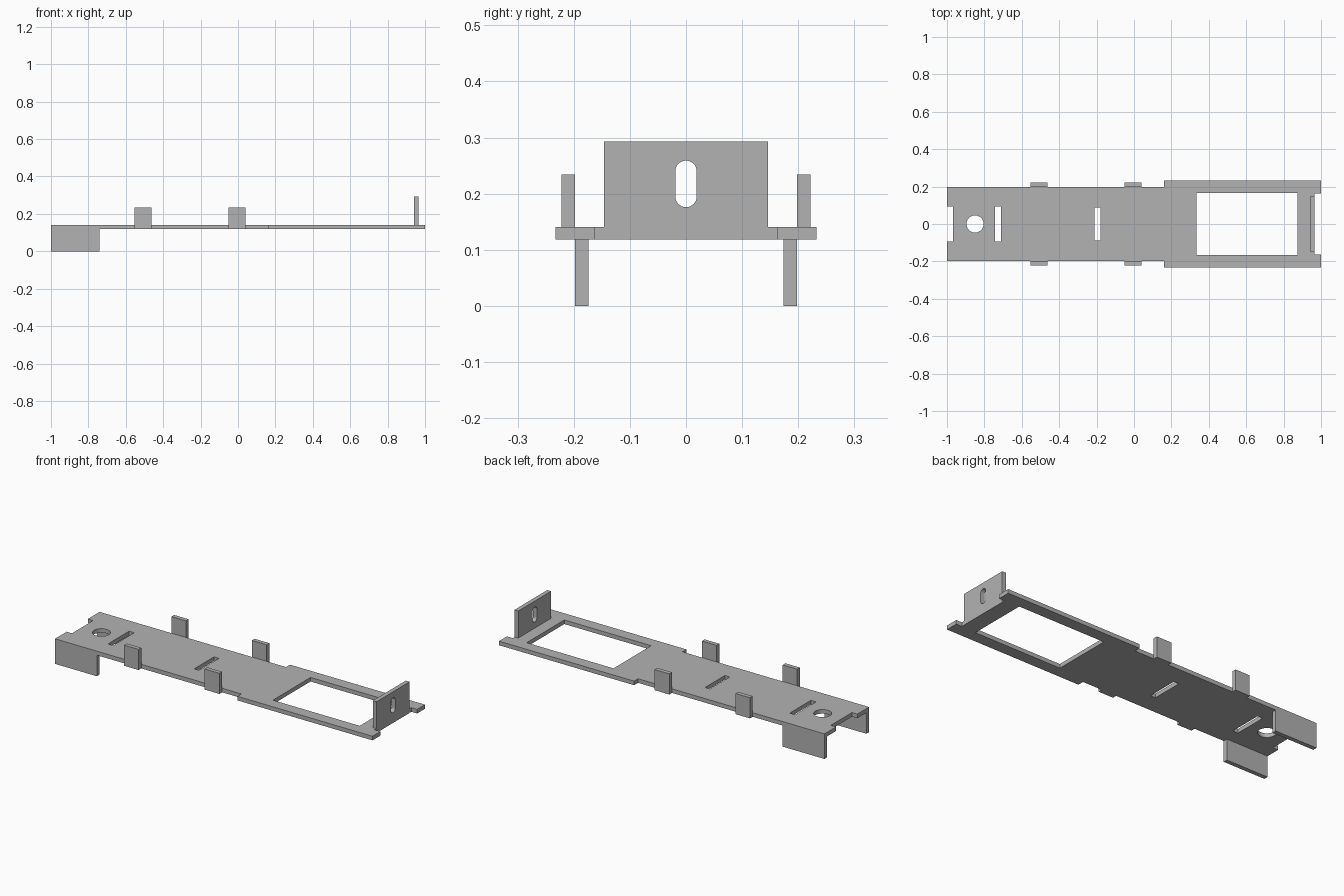
import bpy
import bmesh
from math import cos, sin, pi
from mathutils import Matrix, Vector

if "Cube" in bpy.data.objects:
    bpy.data.objects.remove(bpy.data.objects["Cube"], do_unlink=True)

metal = bpy.data.materials.new("plain grey metal")
metal.use_nodes = True
GREY = (0.448, 0.448, 0.448, 1)
metal.diffuse_color = GREY
metal.node_tree.nodes["Principled BSDF"].inputs["Base Color"].default_value = GREY

BASE, TOP, SHEET = 0.118, 0.141, 0.024


def finish(name, bm):
    bmesh.ops.recalc_face_normals(bm, faces=bm.faces)
    mesh = bpy.data.meshes.new(name)
    bm.to_mesh(mesh)
    bm.free()
    mesh.materials.append(metal)
    obj = bpy.data.objects.new(name, mesh)
    bpy.context.collection.objects.link(obj)
    return obj


def rect(x0, x1, half):
    return [(x0, -half), (x1, -half), (x1, half), (x0, half)]


def rounded(cx, cy, r, straight=0, n=32):
    """Circle, stretched into a slot along the second axis by straight."""
    pts = []
    for i in range(n + 2):
        side = 1 if i <= n // 2 else -1
        a = 2 * pi * (i if side > 0 else i - 1) / n
        p = (cx + r * cos(a), cy + r * sin(a) + side * straight / 2)
        if straight or i not in (n // 2, n + 1):
            pts.append(p)
    return pts


def sheet(name, loops, depth, matrix):
    """Fill an outline with holes, thicken it and place it."""
    bm = bmesh.new()
    for loop in loops:
        vs = [bm.verts.new((u, v, 0)) for u, v in loop]
        for a, b in zip(vs, vs[1:] + vs[:1]):
            bm.edges.new((a, b))
    bmesh.ops.triangle_fill(bm, edges=bm.edges[:], use_beauty=True,
                            normal=Vector((0, 0, 1)))
    ext = bmesh.ops.extrude_face_region(bm, geom=bm.faces[:], use_keep_orig=True)
    top = [g for g in ext["geom"] if isinstance(g, bmesh.types.BMVert)]
    bmesh.ops.translate(bm, verts=top, vec=(0, 0, depth))
    bmesh.ops.transform(bm, matrix=matrix, verts=bm.verts)
    return finish(name, bm)


def box(name, lo, hi):
    bm = bmesh.new()
    bmesh.ops.create_cube(bm, size=1)
    for v in bm.verts:
        v.co = [a if c < 0 else b for c, a, b in zip(v.co, lo, hi)]
    return finish(name, bm)


# Base plate: narrow rear half, wide front half, a notch at each end
half_outline = [(-0.967, 0.094), (-1, 0.094), (-1, 0.198), (0.16, 0.198),
                (0.16, 0.233), (1, 0.233), (1, 0.163), (0.964, 0.163)]
outline = half_outline + [(x, -y) for x, y in reversed(half_outline)]
holes = [rect(0.334, 0.874, 0.167),
         rect(-0.743, -0.711, 0.094),
         rect(-0.211, -0.18, 0.088),
         rounded(-0.85, 0, 0.046)]
sheet("base_plate", [outline] + holes, TOP - BASE,
      Matrix.Translation((0, 0, BASE)))

# Upright end plate with a rounded slot (u -> y, v -> z, depth -> x)
to_yz = Matrix(((0, 0, 1, 0.941), (1, 0, 0, 0), (0, 1, 0, 0), (0, 0, 0, 1)))
end_outline = [(-0.146, BASE), (0.146, BASE), (0.146, 0.293), (-0.146, 0.293)]
sheet("end_plate", [end_outline, rounded(0, 0.2175, 0.019, 0.045)], SHEET, to_yz)

# Side tabs and downturned legs, mirrored on both sides
for side, label in ((-1, "front"), (1, "back")):
    for x0, x1, where in ((-0.553, -0.463, "outer"), (-0.052, 0.04, "inner")):
        ys = sorted((side * 0.198, side * 0.222))
        box(f"{label}_{where}_tab", (x0, ys[0], BASE), (x1, ys[1], 0.234))
    ys = sorted((side * 0.174, side * 0.198))
    box(f"{label}_leg", (-1, ys[0], 0), (-0.74, ys[1], BASE))
